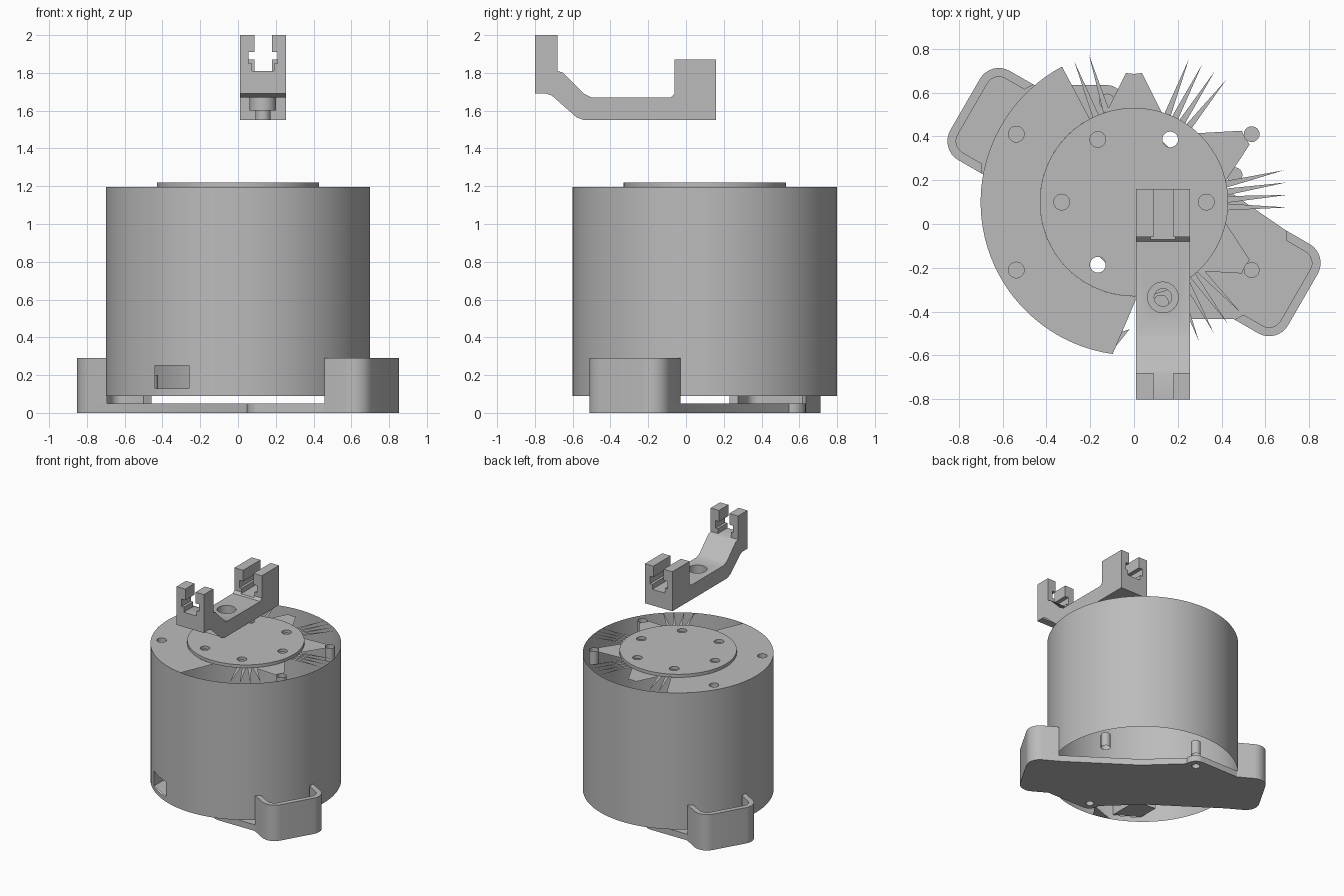
import bpy, bmesh
from math import sin, cos, radians, pi
from mathutils import Matrix, Vector

cube = bpy.data.objects.get("Cube")
if cube:
    bpy.data.objects.remove(cube)

grey = bpy.data.materials.new("plain_grey")
grey.use_nodes = True
grey.diffuse_color = (0.5, 0.5, 0.5, 1)
grey.node_tree.nodes["Principled BSDF"].inputs["Base Color"].default_value = grey.diffuse_color

CENTRE = Vector((0, 0.1))
R_BODY, R_CAP, R_HOLE = 0.7, 0.43, 0.036
BODY_Z, TOP_Z = 0.09, 1.195


def polar(r, deg):
    return CENTRE + Vector((r * cos(radians(deg)), r * sin(radians(deg))))


def arc(c, r, a0, a1, n):
    return [Vector((c[0] + r * cos(radians(a0 + (a1 - a0) * i / n)),
                    c[1] + r * sin(radians(a0 + (a1 - a0) * i / n)))) for i in range(n + 1)]


def circle(c, r, n=24):
    return arc(c, r, 0, 360, n)[:-1]


def make(name, bm):
    me = bpy.data.meshes.new(name)
    bm.to_mesh(me)
    bm.free()
    me.materials.append(grey)
    me.shade_smooth()
    me.set_sharp_from_angle(angle=radians(30))
    ob = bpy.data.objects.new(name, me)
    bpy.context.collection.objects.link(ob)
    return ob


def slab(name, loops, z0, z1=None, sideways=False):
    """Fill outlines (later loops are holes) and optionally thicken them."""
    bm = bmesh.new()
    edges = []
    for loop in loops:
        vs = [bm.verts.new((p[0], p[1], z0)) for p in loop]
        edges += [bm.edges.new((vs[i - 1], vs[i])) for i in range(len(vs))]
    bmesh.ops.triangle_fill(bm, edges=edges, use_beauty=True)
    if z1 is None:
        for f in bm.faces:
            f.normal_update()
            if f.normal.z < 0:
                f.normal_flip()
    else:
        ext = bmesh.ops.extrude_face_region(bm, geom=bm.faces[:])
        bmesh.ops.translate(bm, vec=(0, 0, z1 - z0),
                            verts=[g for g in ext["geom"] if isinstance(g, bmesh.types.BMVert)])
        bmesh.ops.recalc_face_normals(bm, faces=bm.faces[:])
    if sideways:  # (a, b, c) -> x=c, y=a, z=b
        bm.transform(Matrix(((0, 0, 1, 0), (1, 0, 0, 0), (0, 1, 0, 0), (0, 0, 0, 1))))
    return make(name, bm)


def box(x0, x1, y0, y1):
    return [(x0, y0), (x1, y0), (x1, y1), (x0, y1)]


def cut(ob, cutter):
    mod = ob.modifiers.new("cut", "BOOLEAN")
    mod.operation, mod.solver, mod.object = "DIFFERENCE", "EXACT", cutter
    bpy.context.view_layer.update()
    me = bpy.data.meshes.new_from_object(ob.evaluated_get(bpy.context.evaluated_depsgraph_get()))
    ob.modifiers.clear()
    ob.data = me
    bpy.data.objects.remove(cutter)


def tube(name, c, z_low, z_high, floor=None):
    """Blind hole lining, open except for an optional floor height."""
    bm = bmesh.new()
    pts = circle(c, R_HOLE)
    low = [bm.verts.new((*p, z_low)) for p in pts]
    high = [bm.verts.new((*p, z_high)) for p in pts]
    for i in range(len(pts)):
        bm.faces.new((low[i], low[i - 1], high[i - 1], high[i]))
    if floor is not None:
        bm.faces.new(low if floor == z_low else high)
    make(name, bm)


# Outer shell with a window opening near the foot
WX0, WX1, WZ0, WZ1 = -0.44, -0.26, 0.13, 0.25
bm = bmesh.new()
angles = sorted([i * 3.75 for i in range(96)]
                + [360 - math_a for math_a in (111.8, 128.95)])
levels = [BODY_Z, WZ0, WZ1, TOP_Z]
rings = [[bm.verts.new((*polar(R_BODY, a), z)) for a in angles] for z in levels]
for k in range(3):
    for i in range(len(angles)):
        j = (i + 1) % len(angles)
        mid = (rings[k][i].co + rings[k][j].co) / 2
        if k == 1 and mid.y < 0 and WX0 < mid.x < WX1:
            continue
        bm.faces.new((rings[k][i], rings[k][j], rings[k + 1][j], rings[k + 1][i]))
make("body_shell", bm)

# Window recess lining
bm = bmesh.new()
front = [(WX0, -0.445, WZ0), (WX1, -0.55, WZ0), (WX1, -0.55, WZ1), (WX0, -0.445, WZ1)]
vf = [bm.verts.new(p) for p in front]
vb = [bm.verts.new((p[0], -0.28, p[2])) for p in front]
for i in range(4):
    bm.faces.new((vf[i - 1], vf[i], vb[i], vb[i - 1]))
make("window_recess", bm)

# Top ring sector with bolt holes
ring = arc(CENTRE, R_BODY, 118, 262, 40) + arc(CENTRE, R_CAP, 272, 118, 40)
slab("top_ring", [ring] + [circle(polar(0.62, a), R_HOLE) for a in (150, 210)], TOP_Z)

# Narrow spikes reaching the rim: (first tip angle, last, first root angle, last, count)
for t0, t1, b0, b1, n in ((113, 107, 114, 107, 2), (69, 53, 69, 54, 4),
                          (12, -2, 11, -3, 4), (-46, -65, -46, -62, 4)):
    for i in range(n):
        f = i / (n - 1)
        tip, root = t0 + (t1 - t0) * f, b0 + (b1 - b0) * f
        slab("top_spike", [[polar(R_CAP, root - 2), polar(R_BODY, tip), polar(R_CAP, root + 2)]], TOP_Z)

# Broad tabs running out to the bolt holes
for a in (90, 30, -30):
    slab("top_tab", [[polar(R_CAP, a - 17), polar(0.59, a - 3.5), polar(0.585, a),
                      polar(0.59, a + 3.5), polar(R_CAP, a + 17)]], TOP_Z)

# Bolt hole linings
for a in (30, 150, 210, 330):
    tube("top_bolt_hole", polar(0.62, a), TOP_Z - 0.11, TOP_Z, TOP_Z - 0.11)
for a in (15, 105, 195, 285):
    tube("bottom_bolt_hole", polar(0.475, a), BODY_Z, BODY_Z + 0.11, BODY_Z + 0.11)
sliver = slab("bottom_sliver", [[polar(R_BODY, 250), polar(R_BODY, 261), polar(0.58, 268)]], BODY_Z)
sliver.data.flip_normals()

# Raised cap with six through holes
slab("cap", [circle(CENTRE, R_CAP, 72)] + [circle(polar(0.33, a), R_HOLE) for a in range(0, 360, 60)],
     TOP_Z, 1.22)


# Base plate: one half outline, repeated by half a turn
def lobe(u0, u1, v, r):
    pts = [Vector((u0, v))] + arc((u1 - r, v - r), r, 90, 0, 8)
    pts += arc((u1 - r, r - v), r, 0, -90, 8) + [Vector((u0, -v))]
    return [Matrix.Rotation(radians(-30), 2) @ p for p in pts]


half = [Vector((0.2, 0.21))] + lobe(0.66, 0.89, 0.235, 0.1)
half += arc((0.123, -0.459), 0.075, -90, -190, 8)
outline = [CENTRE + s * p for s in (1, -1) for p in half]
slab("base_plate", [outline] + [circle(polar(0.475, a), 0.03) for a in (105, 285)], 0, 0.05)

# Curved end walls on the base
wall = lobe(0.665, 0.89, 0.235, 0.1) + lobe(0.69, 0.85, 0.195, 0.06)[::-1]
for side, s in (("left", 1), ("right", -1)):
    slab(side + "_end_wall", [[CENTRE + s * p for p in wall]], 0.05, 0.29)

# Bracket: side profile, then fork slots and a counterbored hole
profile = [(-0.8, 2), (-0.68, 2), (-0.68, 1.81), (-0.65, 1.8), (-0.54, 1.69), (-0.5, 1.67),
           (-0.08, 1.67), (-0.06, 1.69), (-0.06, 1.87), (0.16, 1.87), (0.16, 1.55), (-0.54, 1.55),
           (-0.58, 1.565), (-0.71, 1.68), (-0.74, 1.69), (-0.8, 1.69)]
bracket = slab("bracket", [profile], 0.01, 0.255, sideways=True)
for y0, y1, top in ((-0.9, -0.6, 2.0), (-0.2, 0.3, 1.87)):
    for x0, x1, z0, z1 in ((0.088, 0.18, 0.15, -0.05), (0.055, 0.21, 0.15, 0.09),
                           (0.075, 0.19, 0.19, 0.14)):
        cut(bracket, slab("cutter", [box(y0, y1, top - z0, top - z1)], x0, x1, sideways=True))
hole = (0.132, -0.335)
cut(bracket, slab("cutter", [circle(hole, 0.07, 32)], 1.6, 1.8))
cut(bracket, slab("cutter", [circle(hole, 0.04, 32)], 1.5, 1.7))

# Open the underside of the bracket ramp
bm = bmesh.new()
bm.from_mesh(bracket.data)
ramp = [f for f in bm.faces if f.normal.y < -0.3 and f.normal.z < -0.3
        and f.calc_center_median().y < -0.5]
bmesh.ops.delete(bm, geom=ramp, context="FACES")
bm.to_mesh(bracket.data)
bm.free()
bracket.data.shade_smooth()
bracket.data.set_sharp_from_angle(angle=radians(30))
